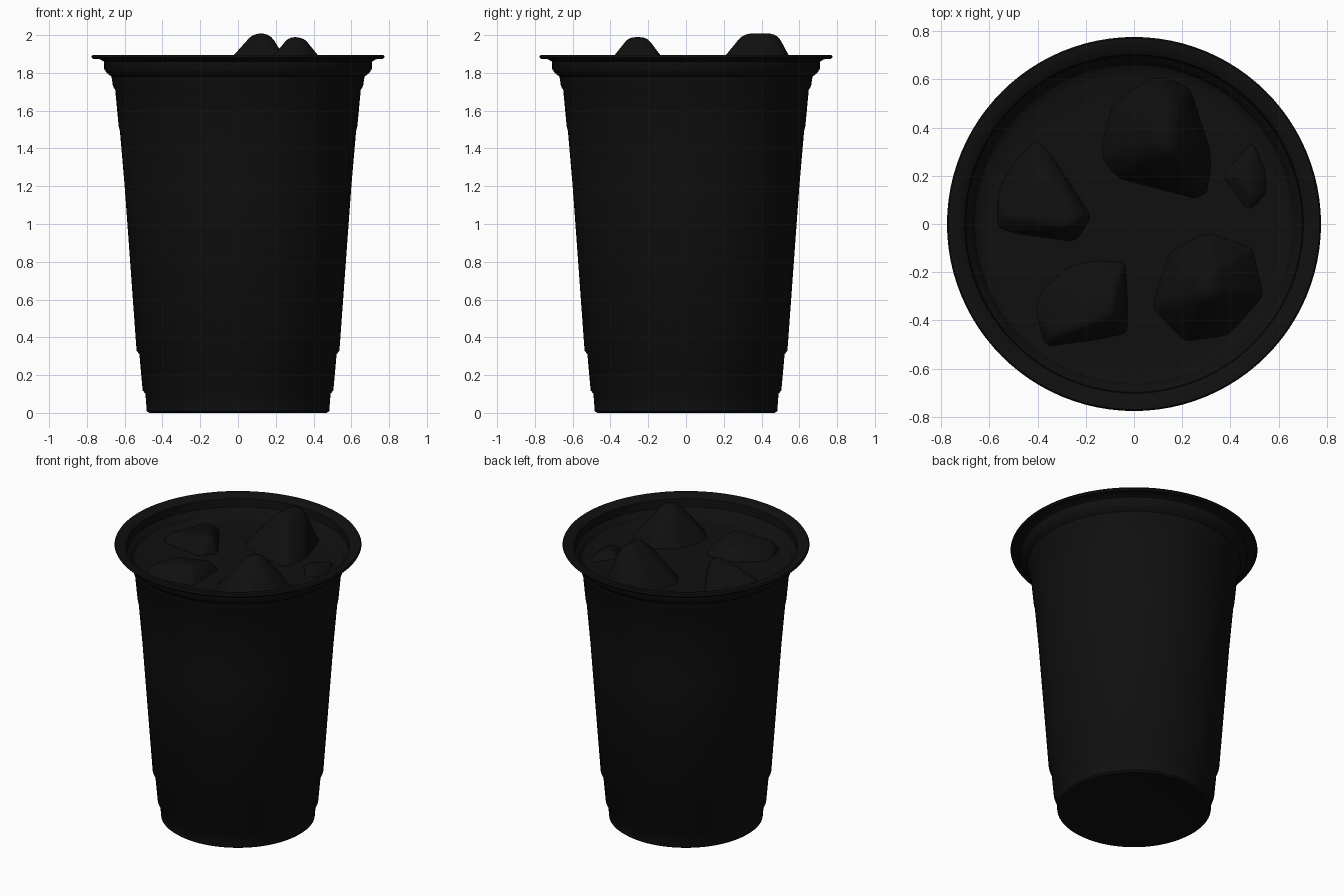
import bpy, bmesh, math
from mathutils import Vector

cube = bpy.data.objects.get("Cube")
if cube:
    bpy.data.objects.remove(cube)

black = bpy.data.materials.new("near_black")
black.use_nodes = True
COLOUR = (0.005, 0.005, 0.005, 1)
black.diffuse_color = COLOUR
black.node_tree.nodes["Principled BSDF"].inputs["Base Color"].default_value = COLOUR


def finish(bm, name, angle):
    """Turn a bmesh into a smooth-shaded object."""
    bmesh.ops.recalc_face_normals(bm, faces=bm.faces)
    mesh = bpy.data.meshes.new(name)
    bm.to_mesh(mesh)
    bm.free()
    mesh.materials.append(black)
    obj = bpy.data.objects.new(name, mesh)
    bpy.context.collection.objects.link(obj)
    bpy.ops.object.select_all(action='DESELECT')
    obj.select_set(True)
    bpy.context.view_layer.objects.active = obj
    bpy.ops.object.shade_smooth_by_angle(angle=math.radians(angle))
    return obj


def lathe(name, profile, steps=96):
    """Spin a (radius, height) profile about the z axis."""
    bm = bmesh.new()
    verts = [bm.verts.new((r, 0, z)) for r, z in profile]
    edges = [bm.edges.new(pair) for pair in zip(verts, verts[1:])]
    bmesh.ops.spin(bm, geom=verts + edges, cent=(0, 0, 0), axis=(0, 0, 1),
                   angle=math.tau, steps=steps)
    bmesh.ops.remove_doubles(bm, verts=bm.verts, dist=1e-4)
    return finish(bm, name, 35)


def ice(name, top, base, base_z=1.72, bevel=0.035):
    """Rounded chunk: hull of top points and a waterline outline."""
    bm = bmesh.new()
    for p in top + [(x, y, base_z) for x, y in base]:
        bm.verts.new(p)
    hull = bmesh.ops.convex_hull(bm, input=bm.verts)
    loose = {v for v in hull["geom_interior"] if isinstance(v, bmesh.types.BMVert)}
    bmesh.ops.delete(bm, geom=list(loose), context='VERTS')
    bmesh.ops.dissolve_limit(bm, angle_limit=math.radians(4), verts=bm.verts, edges=bm.edges)
    bmesh.ops.bevel(bm, geom=list(bm.edges), offset=bevel, segments=3, profile=0.5,
                    affect='EDGES', clamp_overlap=True)
    return finish(bm, name, 50)


# Cup: stepped foot, tapered wall, stacking ledges and a flat rolled rim
outer = [(0, 0.005), (0.45, 0.005), (0.47, 0), (0.483, 0.01), (0.49, 0.1), (0.505, 0.12),
         (0.522, 0.31), (0.537, 0.33), (0.60, 1.2), (0.625, 1.49), (0.632, 1.52),
         (0.65, 1.71), (0.662, 1.73), (0.67, 1.78), (0.695, 1.80), (0.708, 1.82),
         (0.71, 1.86), (0.73, 1.872), (0.77, 1.875)]
inner = [(0.776, 1.885), (0.77, 1.896), (0.725, 1.893), (0.702, 1.875), (0.698, 1.82),
         (0.68, 1.80), (0.662, 1.78), (0.652, 1.73), (0.64, 1.70)]
lathe("cup", outer + inner)

# Drink surface, with a slight upward curl where it meets the wall
lathe("drink_surface", [(0, 1.765), (0.35, 1.765), (0.6, 1.76), (0.645, 1.765), (0.66, 1.775)])

# Ice chunks breaking the surface
ice("ice_back",
    [(0.08, 0.31, 2.01), (0.17, 0.30, 2.005), (0.17, 0.49, 2.005), (0.09, 0.47, 2.01)],
    [(-0.18, 0.28), (-0.1, 0.17), (0.32, 0.06), (0.35, 0.25), (0.24, 0.58), (0.08, 0.64), (-0.12, 0.5)])
ice("ice_front_left",
    [(0.27, -0.31, 1.985), (0.35, -0.29, 1.99), (0.33, -0.2, 1.985), (0.27, -0.22, 1.99)],
    [(0.04, -0.36), (0.2, -0.52), (0.4, -0.49), (0.57, -0.3), (0.52, -0.08), (0.3, 0.0), (0.12, -0.1)])
ice("ice_right",
    [(-0.22, 0.03, 1.88), (-0.28, -0.01, 1.87), (-0.42, 0.28, 1.82), (-0.55, 0.03, 1.81)],
    [(-0.16, 0.03), (-0.24, -0.1), (-0.58, -0.05), (-0.58, 0.2), (-0.4, 0.4)], bevel=0.02)
ice("ice_front_right",
    [(-0.06, -0.2, 1.83), (-0.1, -0.38, 1.87), (-0.34, -0.47, 1.83), (-0.3, -0.25, 1.82)],
    [(-0.02, -0.13), (0.0, -0.48), (-0.38, -0.53), (-0.45, -0.3), (-0.25, -0.12)], bevel=0.02)
ice("ice_left",
    [(0.42, 0.2, 1.80), (0.5, 0.1, 1.80), (0.5, 0.3, 1.79)],
    [(0.3, 0.2), (0.45, 0.0), (0.6, 0.15), (0.48, 0.4)], bevel=0.02)
